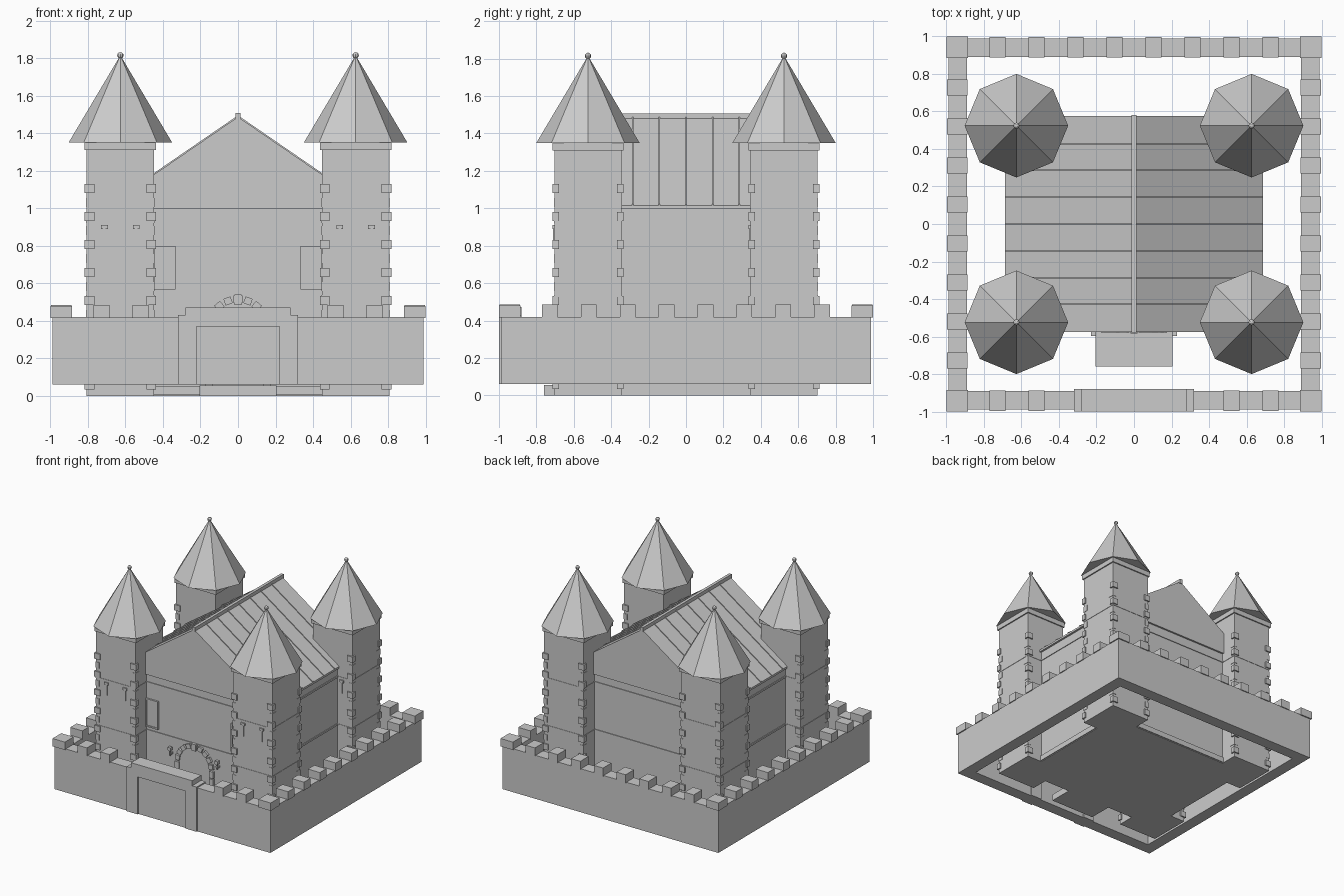
import bpy, bmesh
from math import pi, sin, cos, atan2, hypot
from mathutils import Matrix, Vector

if "Cube" in bpy.data.objects:
    bpy.data.objects.remove(bpy.data.objects["Cube"])


def finish(name, bm):
    bmesh.ops.recalc_face_normals(bm, faces=bm.faces)
    me = bpy.data.meshes.new(name)
    bm.to_mesh(me)
    bm.free()
    ob = bpy.data.objects.new(name, me)
    bpy.context.collection.objects.link(ob)
    return ob


def box(bm, x0, x1, y0, y1, z0, z1, turn=None):
    m = Matrix.Translation(((x0 + x1) / 2, (y0 + y1) / 2, (z0 + z1) / 2))
    if turn:
        m = m @ turn
    bmesh.ops.create_cube(bm, size=1, matrix=m @ Matrix.Diagonal((x1 - x0, y1 - y0, z1 - z0, 1)))


def cbox(bm, x, y, hx, hy, z0, z1):
    box(bm, x - hx, x + hx, y - hy, y + hy, z0, z1)


def prism(bm, pts, y0, y1):
    f = bm.faces.new([bm.verts.new((x, y0, z)) for x, z in pts])
    r = bmesh.ops.extrude_face_region(bm, geom=[f])
    bmesh.ops.translate(bm, vec=(0, y1 - y0, 0),
                        verts=[v for v in r['geom'] if isinstance(v, bmesh.types.BMVert)])


# Outer curtain wall, raised just off the ground
bm = bmesh.new()
O, I = 0.99, 0.89
for s in (-1, 1):
    box(bm, -O, O, min(s * O, s * I), max(s * O, s * I), 0.06, 0.42)
    box(bm, min(s * O, s * I), max(s * O, s * I), -I, I, 0.06, 0.42)
finish("curtain_wall", bm)

# Battlements along the wall
bm = bmesh.new()
for s in (-1, 1):
    for t in (-1, 1):
        cbox(bm, s * 0.943, t * 0.943, 0.057, 0.057, 0.415, 0.48)
    for i in range(8):
        p = -0.728 + i * 0.208
        cbox(bm, s * 0.943, p, 0.055, 0.042, 0.415, 0.485)
        if s > 0 or abs(p) > 0.4:
            cbox(bm, p, s * 0.943, 0.042, 0.055, 0.415, 0.485)
finish("battlements", bm)

# Gatehouse surround with a plain gate panel
bm = bmesh.new()
for s in (-1, 1):
    cbox(bm, s * 0.27, -0.94, 0.05, 0.06, 0.06, 0.43)
box(bm, -0.22, 0.22, -1.0, -0.88, 0.37, 0.43)
box(bm, -0.28, 0.28, -1.0, -0.88, 0.43, 0.472)
finish("gate_surround", bm)

# Keep body, plinth and string courses
bm = bmesh.new()
cbox(bm, 0, 0, 0.67, 0.56, 0, 1.01)
finish("keep_walls", bm)
bm = bmesh.new()
cbox(bm, 0, 0, 0.678, 0.568, 0.005, 0.05)
for z in (0.525, 0.92):
    cbox(bm, 0, 0, 0.676, 0.566, z, z + 0.015)
finish("string_courses", bm)

# Gabled roof, seams and ridge
W, EAVE, TOP = 0.687, 1.015, 1.487
bm = bmesh.new()
prism(bm, [(-W, 0.998), (W, 0.998), (W, EAVE), (0, TOP), (-W, EAVE)], -0.575, 0.575)
finish("keep_roof", bm)
bm = bmesh.new()
for i in range(-3, 4):
    for s in (-1, 1):
        y = i * 0.143
        prism(bm, [(s * W, EAVE), (0, TOP), (0, TOP + 0.008), (s * W, EAVE + 0.008)], y - 0.004, y + 0.004)
finish("roof_seams", bm)
bm = bmesh.new()
box(bm, -0.012, 0.012, -0.582, 0.582, 1.47, 1.508)
finish("roof_ridge", bm)

# Four corner towers
CX, CY, H = 0.627, 0.524, 0.18
for sx in (-1, 1):
    for sy in (-1, 1):
        x, y = sx * CX, sy * CY
        tag = ("front" if sy < 0 else "back") + ("_left" if sx < 0 else "_right")
        bm = bmesh.new()
        cbox(bm, x, y, H, H, 0, 1.32)
        cbox(bm, x, y, 0.19, 0.19, 1.31, 1.352)
        for z in (0.525, 0.92):
            cbox(bm, x, y, H + 0.003, H + 0.003, z, z + 0.012)
        finish("tower_" + tag, bm)

        # alternating corner stones
        bm = bmesh.new()
        for i in range(15):
            z, a = 0.035 + i * 0.0748, i % 2
            for qx in (-1, 1):
                for qy in (-1, 1):
                    e = 0.003 if a else 0.011
                    hx, hy = (0.016, 0.024) if a else (0.026, 0.018)
                    cbox(bm, x + qx * (H + e - hx), y + qy * (H + e - hy), hx, hy, z, z + 0.048)
        finish("corner_stones_" + tag, bm)

        # arrow slits on the front face
        bm = bmesh.new()
        for d in (-0.085, 0.085):
            cbox(bm, x + d, y - H, 0.007, 0.007, 0.8, 0.9)
            cbox(bm, x + d, y - H, 0.018, 0.009, 0.89, 0.91)
        finish("arrow_slits_" + tag, bm)

        # eight-sided spire and finial
        bm = bmesh.new()
        r = bmesh.ops.create_cone(bm, cap_ends=True, segments=8, radius1=0.276, radius2=0, depth=0.465,
                                  matrix=Matrix.Translation((x, y, 1.35 + 0.2325)))
        bmesh.ops.remove_doubles(bm, verts=bm.verts, dist=1e-5)
        finish("spire_" + tag, bm)
        bm = bmesh.new()
        bmesh.ops.create_uvsphere(bm, u_segments=8, v_segments=6, radius=0.017,
                                  matrix=Matrix.Translation((x, y, 1.815)))
        finish("finial_" + tag, bm)

# Entrance: door, arch stones, step and torches
bm = bmesh.new()
R, Z = 0.14, 0.36
prism(bm, [(-R, 0.03), (R, 0.03)] + [(R * cos(i * pi / 10), Z + R * sin(i * pi / 10)) for i in range(11)],
      -0.567, -0.55)
finish("door", bm)
bm = bmesh.new()
for i in range(9):
    a = pi * (i + 0.5) / 9
    x, z = 0.155 * cos(a), Z + 0.155 * sin(a)
    h = 0.025 if i == 4 else 0.02
    box(bm, x - h, x + h, -0.578, -0.55, z - 0.019, z + 0.019, Matrix.Rotation(pi / 2 - a, 4, 'Y'))
box(bm, -0.018, 0.018, -0.584, -0.55, 0.485, 0.54)
for s in (-1, 1):
    for i in range(5):
        cbox(bm, s * 0.157, -0.564, 0.02, 0.014, 0.05 + i * 0.062, 0.105 + i * 0.062)
finish("door_arch", bm)
bm = bmesh.new()
box(bm, -0.205, 0.205, -0.76, -0.56, 0, 0.055)
finish("entrance_step", bm)
bm = bmesh.new()
for s in (-1, 1):
    cbox(bm, s * 0.215, -0.57, 0.012, 0.012, 0.4, 0.415)
    cbox(bm, s * 0.215, -0.583, 0.006, 0.006, 0.39, 0.44)
    cbox(bm, s * 0.215, -0.583, 0.013, 0.013, 0.435, 0.46)
finish("torches", bm)

# Framed front windows
bm = bmesh.new()
for s in (-1, 1):
    c = s * 0.39
    cbox(bm, c, -0.56, 0.052, 0.008, 0.572, 0.792)
    for d in (-1, 1):
        cbox(bm, c + d * 0.05, -0.565, 0.006, 0.01, 0.566, 0.798)
    for z in (0.566, 0.786):
        cbox(bm, c, -0.565, 0.05, 0.01, z, z + 0.012)
finish("front_windows", bm)
